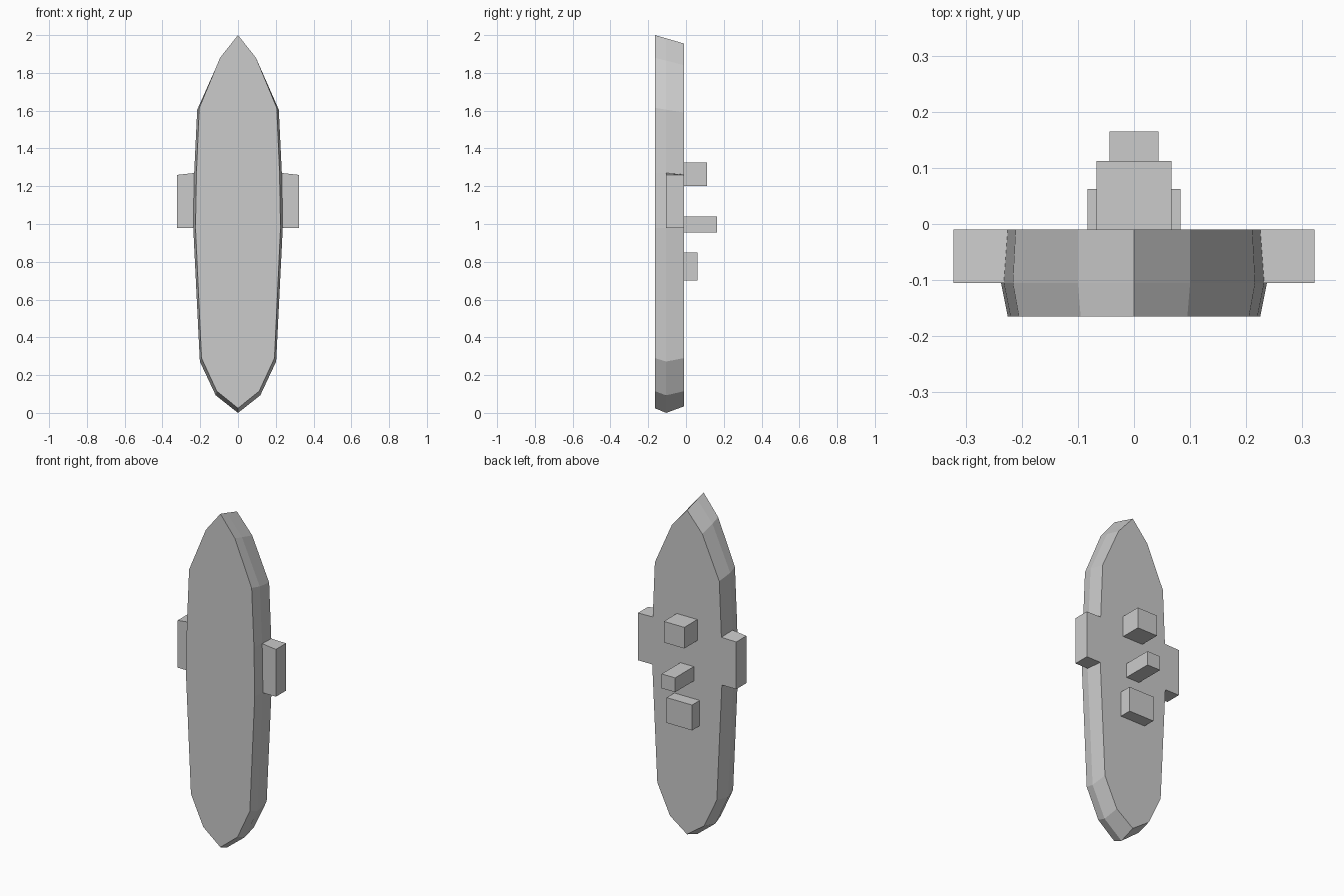
import bpy, bmesh

if "Cube" in bpy.data.objects:
    bpy.data.objects.remove(bpy.data.objects["Cube"])

# Hull outlines (half-width, z) from bow to stern at three depths
LAYERS = [
    (-0.165, [(0, 2.0), (0.095, 1.88), (0.205, 1.615), (0.22, 1.27),
              (0.225, 0.98), (0.193, 0.29), (0.112, 0.115), (0, 0.025)]),
    (-0.105, [(0, 1.983), (0.1, 1.865), (0.216, 1.605), (0.232, 1.27),
              (0.237, 0.98), (0.202, 0.272), (0.118, 0.093), (0, 0.0)]),
    (-0.01, [(0, 1.955), (0.1, 1.84), (0.211, 1.59), (0.225, 1.262),
             (0.228, 0.98), (0.195, 0.29), (0.112, 0.115), (0, 0.035)]),
]


def make_object(name, bm):
    bmesh.ops.recalc_face_normals(bm, faces=bm.faces)
    mesh = bpy.data.meshes.new(name)
    bm.to_mesh(mesh)
    bm.free()
    ob = bpy.data.objects.new(name, mesh)
    bpy.context.collection.objects.link(ob)
    return ob


def deck_box(name, half_width, y_end, z0, z1):
    bm = bmesh.new()
    bmesh.ops.create_cube(bm, size=1)
    for v in bm.verts:
        v.co = (v.co.x * 2 * half_width,
                y_end if v.co.y > 0 else -0.01,
                z1 if v.co.z > 0 else z0)
    return make_object(name, bm)


# Hull: bridge the mirrored outlines and cap keel and deck
bm = bmesh.new()
rings = []
for y, half in LAYERS:
    outline = half + [(-x, z) for x, z in half[-2:0:-1]]
    rings.append([bm.verts.new((x, y, z)) for x, z in outline])
n = len(rings[0])
side_faces = []
for a, b in zip(rings, rings[1:]):
    for i in range(n):
        j = (i + 1) % n
        f = bm.faces.new((a[i], a[j], b[j], b[i]))
        if a is rings[1] and i in (3, n - 4):
            side_faces.append(f)
        # the panel mirrored from index 3 starts at n - 4
bm.faces.new(rings[0])
bm.faces.new(rings[-1])

# Side platforms pulled out of the upper hull panels
bm.normal_update()
for f in side_faces:
    sign = 1 if f.calc_center_median().x > 0 else -1
    new = bmesh.ops.extrude_discrete_faces(bm, faces=[f])["faces"][0]
    for v in new.verts:
        v.co.x = sign * 0.322
        if v.co.z > 1.1:
            v.co.z = 1.26
make_object("hull", bm)

# Deck structures
deck_box("forward_cabin", 0.067, 0.112, 1.2, 1.325)
deck_box("funnel", 0.044, 0.165, 0.955, 1.04)
deck_box("aft_cabin", 0.083, 0.062, 0.70, 0.85)
